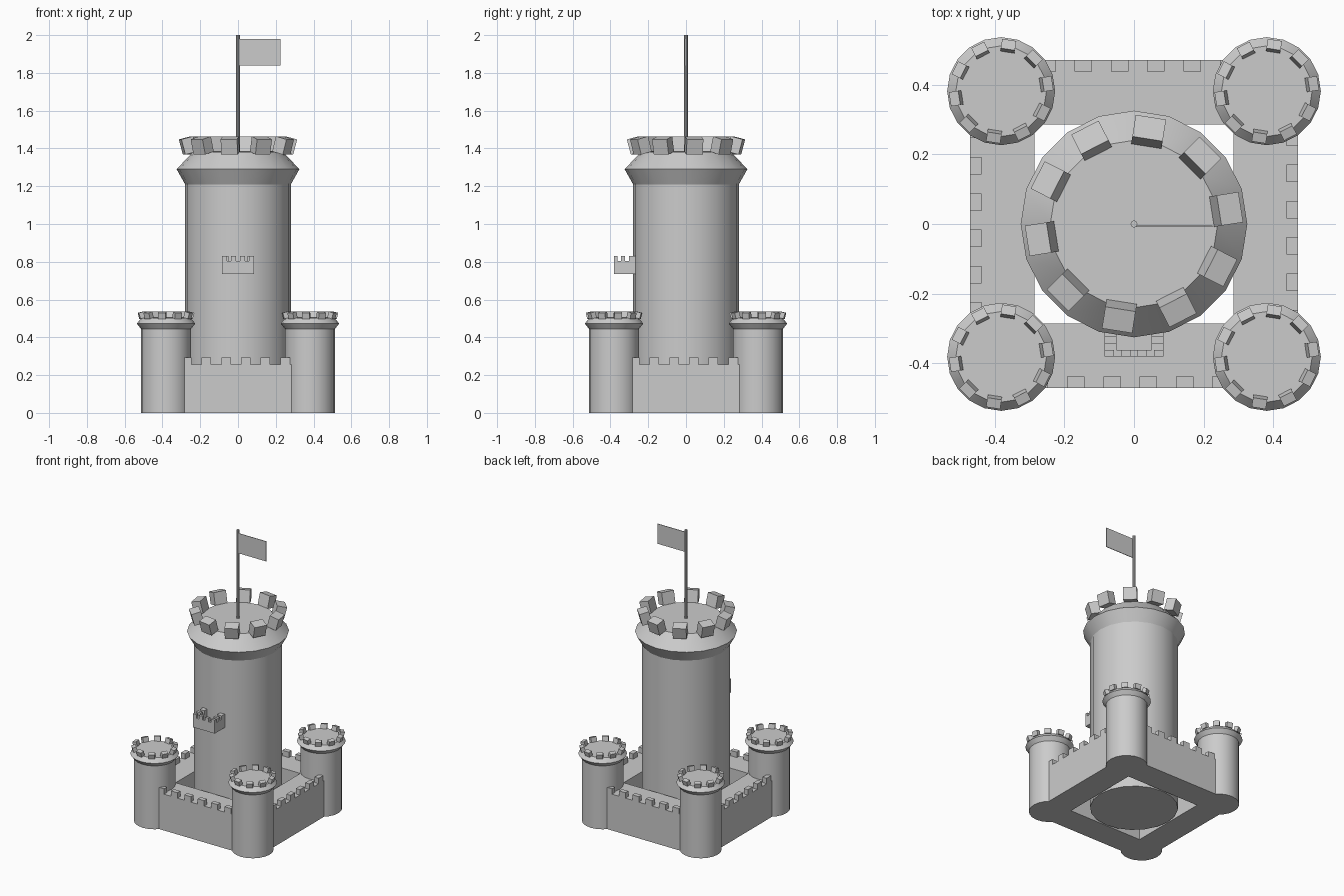
import bpy, bmesh
from math import pi, cos, sin, radians
from mathutils import Matrix

if "Cube" in bpy.data.objects:
    bpy.data.objects.remove(bpy.data.objects["Cube"])


def finish(name, bm, smooth=False):
    bmesh.ops.recalc_face_normals(bm, faces=bm.faces)
    mesh = bpy.data.meshes.new(name)
    bm.to_mesh(mesh)
    bm.free()
    ob = bpy.data.objects.new(name, mesh)
    bpy.context.collection.objects.link(ob)
    if smooth:
        bpy.ops.object.select_all(action='DESELECT')
        ob.select_set(True)
        bpy.context.view_layer.objects.active = ob
        bpy.ops.object.shade_smooth_by_angle(angle=radians(25))
    return ob


def box(bm, lo, hi, mat=Matrix()):
    size = [h - l for l, h in zip(lo, hi)]
    mid = [(h + l) / 2 for l, h in zip(lo, hi)]
    bmesh.ops.create_cube(bm, size=1, matrix=mat @ Matrix.Translation(mid) @ Matrix.Diagonal((*size, 1)))


def lathe(name, profile, cx=0, cy=0, sides=20):
    # Closed round body from (radius, height) rings
    bm = bmesh.new()
    rings = [[bm.verts.new((cx + r * cos(2 * pi * i / sides), cy + r * sin(2 * pi * i / sides), z))
              for i in range(sides)] for r, z in profile]
    for a, b in zip(rings, rings[1:]):
        for i in range(sides):
            j = (i + 1) % sides
            bm.faces.new((a[i], a[j], b[j], b[i]))
    bm.faces.new(rings[0][::-1])
    bm.faces.new(rings[-1])
    return finish(name, bm, True)


def crown(name, cx, cy, radius, z, depth, width, height):
    # Ten merlons leaning outward, one on every second facet
    bm = bmesh.new()
    half = (depth / 2, width / 2, height / 2)
    for k in range(10):
        m = (Matrix.Translation((cx, cy, 0)) @ Matrix.Rotation(radians(9 + 36 * k), 4, 'Z')
             @ Matrix.Translation((radius, 0, z)) @ Matrix.Rotation(radians(15), 4, 'Y'))
        box(bm, [-h for h in half], half, m)
    return finish(name, bm)


# Central keep with flared top
lathe("keep", [(.28, 0), (.28, 1.21), (.325, 1.29), (.24, 1.38)])
crown("keep_merlons", 0, 0, .268, 1.416, .065, .088, .083)

# Four corner turrets
for n, (sx, sy) in enumerate([(-1, -1), (1, -1), (1, 1), (-1, 1)], 1):
    x, y = sx * .381, sy * .381
    lathe(f"turret_{n}", [(.133, 0), (.133, .445), (.155, .473), (.13, .502)], x, y)
    crown(f"turret_merlons_{n}", x, y, .131, .517, .028, .041, .033)

# Curtain walls with battlements, turned around the centre
for n in range(4):
    turn = Matrix.Rotation(n * pi / 2, 4, 'Z')
    bm = bmesh.new()
    box(bm, (-.38, -.47, 0), (.38, -.285, .255), turn)
    for k in range(6):
        c = -.271 + .104 * k
        box(bm, (c - .025, -.47, .255), (c + .025, -.438, .293), turn)
    finish(f"curtain_wall_{n + 1}", bm)

# Balcony on the front of the keep
bm = bmesh.new()
box(bm, (-.085, -.38, .735), (.085, -.26, .76))
box(bm, (-.085, -.38, .76), (.085, -.362, .805))
for s in (-1, 1):
    x0, x1 = sorted((s * .05, s * .085))
    box(bm, (x0, -.362, .76), (x1, -.26, .805))
    box(bm, (x0, -.343, .805), (x1, -.323, .83))
    box(bm, (x0, -.303, .805), (x1, -.26, .83))
for c in (-.071, -.024, .024, .071):
    box(bm, (c - .014, -.38, .805), (c + .014, -.362, .83))
finish("balcony", bm)

# Flagpole and flag
lathe("flagpole", [(.01, 1.37), (.01, 2.0)], sides=10)
bm = bmesh.new()
box(bm, (.005, -.008, 1.84), (.225, -.004, 1.98))
finish("flag", bm)
